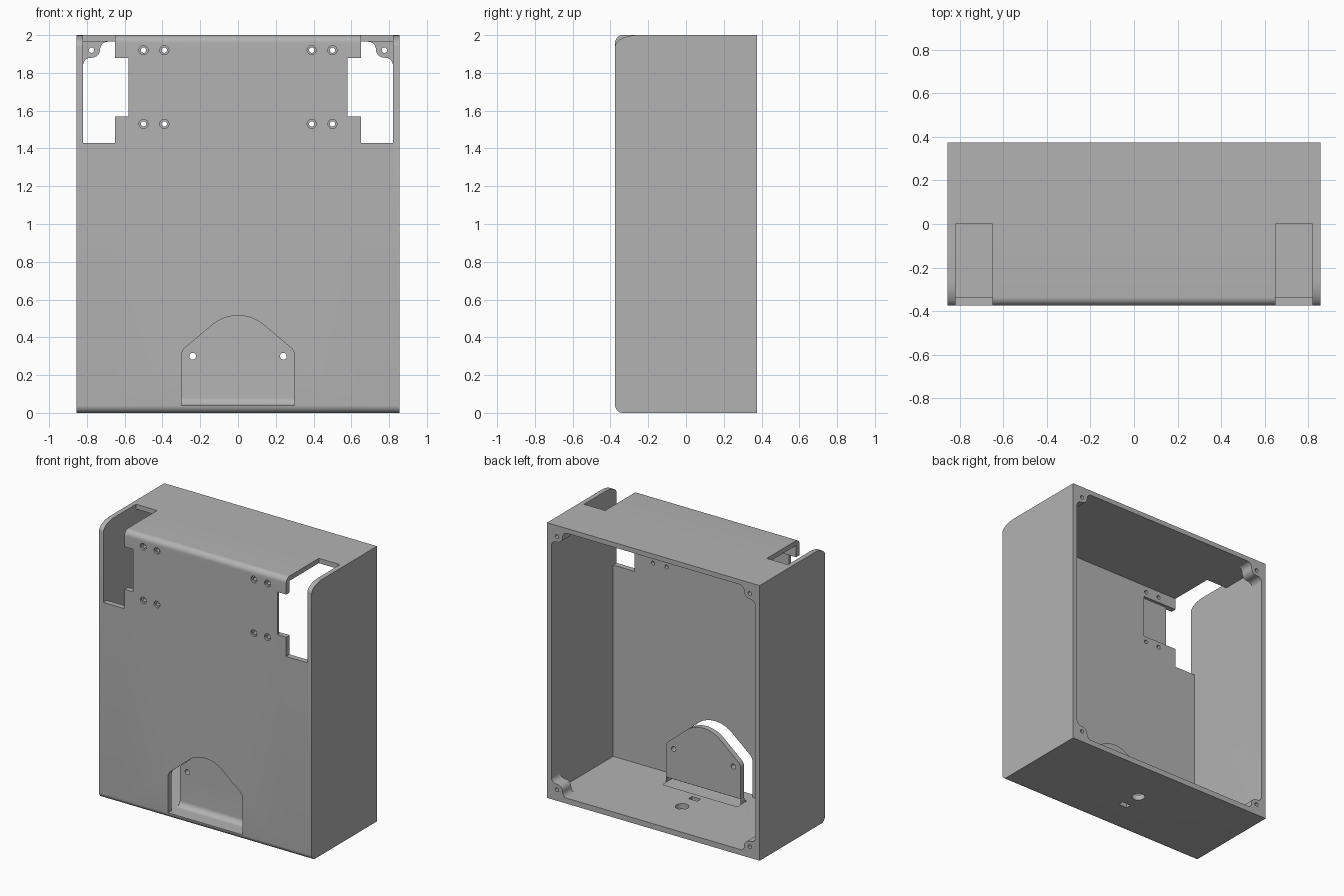
import bpy, bmesh, math

cube = bpy.data.objects.get("Cube")
if cube:
    bpy.data.objects.remove(cube, do_unlink=True)

grey = bpy.data.materials.new("plain_grey")
grey.use_nodes = True
COLOUR = (0.45, 0.45, 0.45, 1)
grey.diffuse_color = COLOUR
grey.node_tree.nodes["Principled BSDF"].inputs["Base Color"].default_value = COLOUR

W, D, H = 0.855, 0.375, 2.0          # half width, half depth, height
IN_X, IN_Y, FLOOR, CEIL = 0.82, -0.335, 0.04, 1.965


def arc(cx, cy, rx, start, end, ry=None, n=10):
    """Points along a circular or elliptical arc, in degrees."""
    ry = ry or rx
    angles = [math.radians(start + (end - start) * i / n) for i in range(n + 1)]
    return [(cx + rx * math.cos(a), cy + ry * math.sin(a)) for a in angles]


def rect(u0, u1, v0, v1):
    return [(u0, v0), (u1, v0), (u1, v1), (u0, v1)]


def circle(cx, cy, r):
    return arc(cx, cy, r, 0, 360, n=24)[:-1]


def prism(name, outline, axis, a, b):
    """Extrude a 2D outline along one axis from a to b."""
    place = {"x": lambda u, v, w: (w, u, v),
             "y": lambda u, v, w: (u, w, v),
             "z": lambda u, v, w: (u, v, w)}[axis]
    bm = bmesh.new()
    low = [bm.verts.new(place(u, v, a)) for u, v in outline]
    high = [bm.verts.new(place(u, v, b)) for u, v in outline]
    bm.faces.new(low)
    bm.faces.new(high)
    for i in range(len(low)):
        j = (i + 1) % len(low)
        bm.faces.new((low[i], low[j], high[j], high[i]))
    bmesh.ops.recalc_face_normals(bm, faces=bm.faces)
    mesh = bpy.data.meshes.new(name)
    bm.to_mesh(mesh)
    bm.free()
    mesh.materials.append(grey)
    obj = bpy.data.objects.new(name, mesh)
    bpy.context.collection.objects.link(obj)
    return obj


def combine(target, tool, operation):
    mod = target.modifiers.new("combine", "BOOLEAN")
    mod.operation, mod.object, mod.solver = operation, tool, "EXACT"
    bpy.context.view_layer.objects.active = target
    bpy.ops.object.modifier_apply(modifier=mod.name)
    bpy.data.objects.remove(tool, do_unlink=True)


def add(*args):
    combine(case, prism("added_part", *args), "UNION")


def cut(*args):
    combine(case, prism("cutter", *args), "DIFFERENCE")


def side_profile(rx, ry):
    """Case seen from the side, with rounded front edges."""
    return ([(D, 0), (D, H)] + arc(-D + rx, H - ry, rx, 90, 180, ry)
            + arc(-D + 0.04, 0.04, 0.04, 180, 270))


# Outer body, with softer top corners on the side walls
case = prism("case", side_profile(0.04, 0.04), "x", -0.7, 0.7)
for s in (-1, 1):
    add(side_profile(0.125, 0.06), "x", *sorted((s * 0.66, s * W)))

# Hollow interior, open at the back
cut(rect(-IN_X, IN_X, FLOOR, CEIL), "y", IN_Y, 0.6)

for s in (-1, 1):
    # Corner notch through front and top, its side step and the inner recess
    cut(rect(*sorted((s * 0.65, s * IN_X)), 1.43, 2.2), "y", -0.6, 0.0)
    cut(rect(*sorted((s * 0.58, s * 0.70)), 1.57, 1.88), "y", -0.6, -0.2)
    cut(rect(*sorted((s * 0.37, s * 0.60)), 1.57, 1.88), "y", -0.355, -0.2)
    # Counterbored mounting holes
    for x in (0.39, 0.50):
        for z in (1.53, 1.92):
            cut(circle(s * x, z, 0.024), "y", -0.6, -0.36)
            cut(circle(s * x, z, 0.014), "y", -0.6, -0.2)

# Screw bosses in the back corners
boss = ([(0.84, 1.985), (0.84, 1.84)] + arc(0.78, 1.84, 0.04, 0, 90)
        + arc(0.775, 1.925, 0.045, 270, 180)[1:]
        + arc(0.69, 1.925, 0.04, 0, 90)[1:] + [(0.69, 1.985)])
for s in (-1, 1):
    for flip in (False, True):
        outline = [(s * x, H - z if flip else z) for x, z in boss]
        add(outline, "y", 0.275, D)
        cut(circle(s * 0.775, H - 1.92 if flip else 1.92, 0.014), "y", 0.2, 0.5)


# Arched opening in the front wall and the matching plate standing behind it
def arch(bottom):
    return ([(-0.3, bottom), (0.3, bottom)] + arc(0.24, 0.30, 0.06, 0, 50)
            + arc(0, 0.302, 0.213, 50, 130, n=20) + arc(-0.24, 0.30, 0.06, 130, 180))


cut(arch(FLOOR), "y", -0.6, -0.3)
add(arch(0.02), "y", -0.24, -0.20)
fillet_front = [(-0.22, 0.02), (-0.28, 0.02)] + arc(-0.28, 0.08, 0.04, 270, 360) + [(-0.22, 0.08)]
fillet_back = [(-0.22, 0.02), (-0.16, 0.02)] + arc(-0.16, 0.08, 0.04, 270, 180) + [(-0.22, 0.08)]
for fillet in (fillet_front, fillet_back):
    add(fillet, "x", -0.3, 0.3)
for s in (-1, 1):
    cut(circle(s * 0.24, 0.30, 0.018), "y", -0.3, -0.1)

# Cable hole and slot in the floor
cut(circle(0, 0.045, 0.045), "z", -0.1, 0.1)
cut(rect(-0.035, 0.035, -0.12, -0.08), "z", -0.1, 0.1)

# Smooth the rounded faces, keep edges crisp
bpy.ops.object.select_all(action="DESELECT")
case.select_set(True)
bpy.context.view_layer.objects.active = case
bpy.ops.object.shade_smooth_by_angle(angle=math.radians(30))
